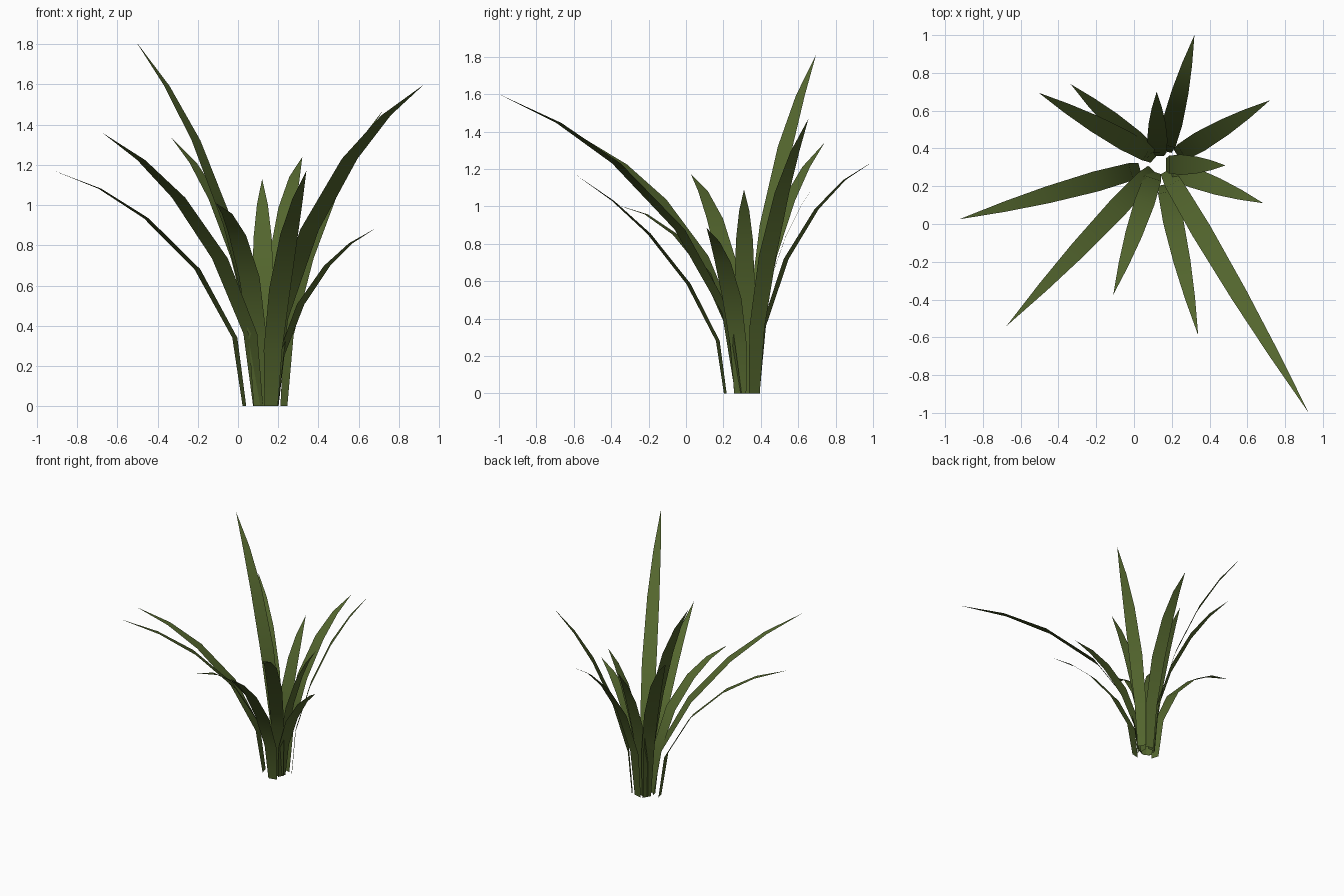
import bpy
from mathutils import Vector

cube = bpy.data.objects.get("Cube")
if cube:
    bpy.data.objects.remove(cube, do_unlink=True)

# One leaf green
green = bpy.data.materials.new("leaf_green")
green.use_nodes = True
colour = (0.087, 0.132, 0.027, 1)
green.diffuse_color = colour
bsdf = next(n for n in green.node_tree.nodes if n.type == "BSDF_PRINCIPLED")
bsdf.inputs["Base Color"].default_value = colour
bsdf.inputs["Roughness"].default_value = 0.8

# Shared blade profile, from root to tip
REACH = (0, 0.05, 0.245, 0.51, 0.75, 1)
RISE = (0, 0.24, 0.50, 0.73, 0.88, 1)
RISE_DROOPY = (0, 0.34, 0.66, 0.86, 0.96, 1)
HALF_WIDTH = (0.034, 0.047, 0.054, 0.045, 0.027, 0)


def blade(name, root, tip, droop):
    """A flat tapering strip that arches from root to tip."""
    root, tip = Vector((*root, 0)), Vector(tip)
    span = tip - root
    side = Vector((-span.y, span.x, 0)).normalized()
    verts, faces = [], []
    for r, z0, z1, w in zip(REACH, RISE, RISE_DROOPY, HALF_WIDTH):
        rise = z0 + (z1 - z0) * droop
        mid = root + Vector((span.x * r, span.y * r, span.z * rise))
        verts += [mid + side * w, mid - side * w] if w else [mid]
    last = len(verts) - 1
    for i in range(0, last - 2, 2):
        faces.append((i, i + 1, i + 3, i + 2))
    faces.append((last - 2, last - 1, last))
    mesh = bpy.data.meshes.new(name)
    mesh.from_pydata(verts, [], faces)
    mesh.materials.append(green)
    mesh.shade_smooth()
    obj = bpy.data.objects.new(name, mesh)
    bpy.context.collection.objects.link(obj)


# Root (x, y), tip (x, y, z) and droop of each blade around the clump
BLADES = {
    "front_left_long": ((0.17, 0.28), (0.925, -1.0, 1.60), 0.3),
    "front_left_short": ((0.165, 0.21), (0.34, -0.59, 1.17), 0.0),
    "front_short": ((0.11, 0.275), (-0.11, -0.375, 1.01), 0.85),
    "front_right_long": ((0.10, 0.285), (-0.675, -0.54, 1.36), 0.25),
    "right_long": ((0.032, 0.29), (-0.925, 0.025, 1.175), 0.5),
    "back_right_tall": ((0.10, 0.36), (-0.505, 0.695, 1.81), 0.0),
    "back_right_short": ((0.11, 0.35), (-0.335, 0.74, 1.34), 0.3),
    "back_short": ((0.125, 0.36), (0.12, 0.70, 1.13), 0.1),
    "back_long": ((0.165, 0.385), (0.32, 1.0, 1.24), 0.5),
    "back_left": ((0.228, 0.365), (0.72, 0.655, 1.47), 0.0),
    "left_short": ((0.17, 0.315), (0.485, 0.31, 1.09), 0.2),
    "left_low": ((0.19, 0.29), (0.685, 0.11, 0.885), 0.45),
}
for key, (root, tip, droop) in BLADES.items():
    blade(key + "_blade", root, tip, droop)
